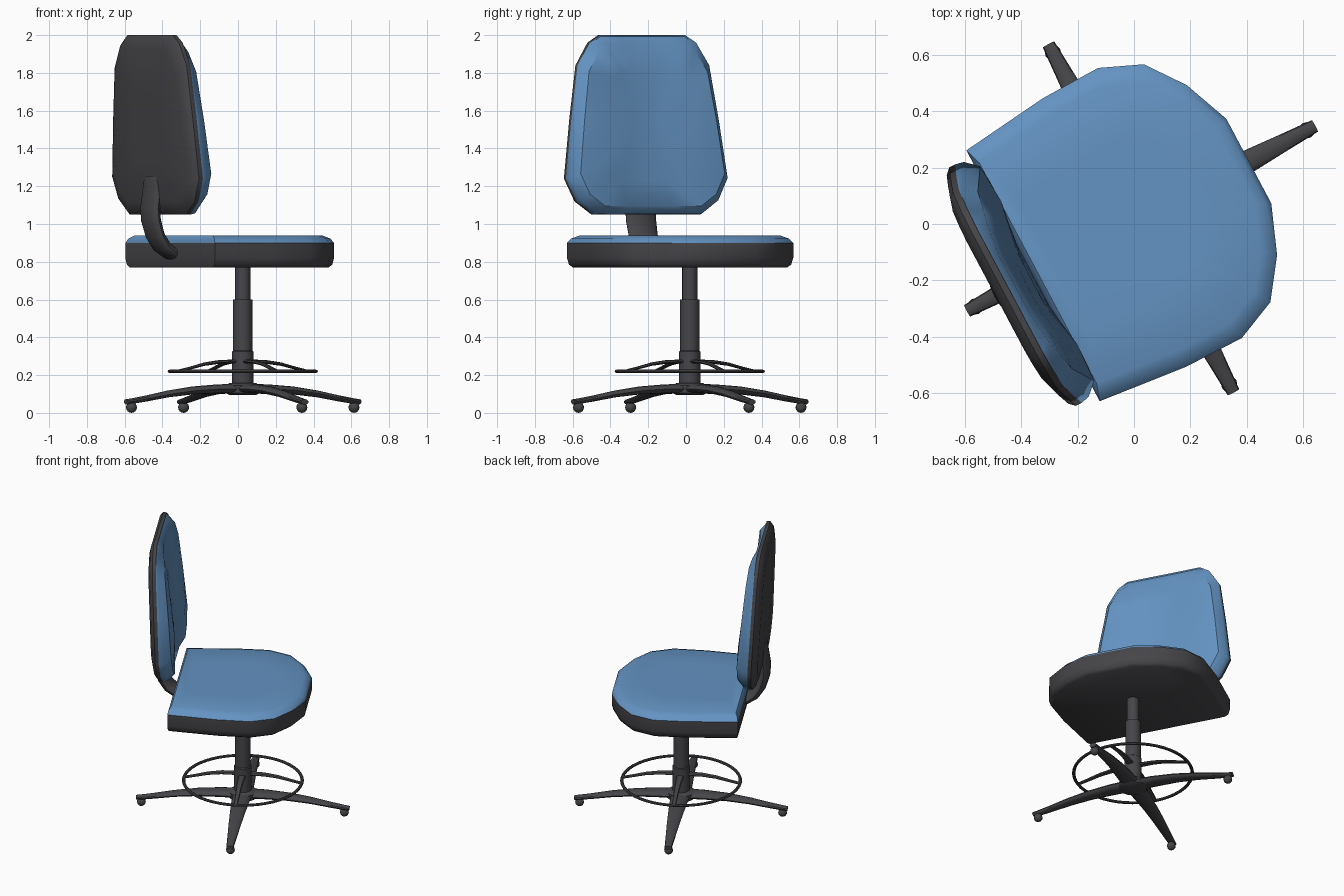
import bpy, bmesh, math
from mathutils import Matrix

if "Cube" in bpy.data.objects:
    bpy.data.objects.remove(bpy.data.objects["Cube"])

# whole chair is swivelled about its column
FRAME = Matrix.Translation((0.025, 0.02, 0)) @ Matrix.Rotation(math.radians(28), 4, 'Z')


def material(name, rgb):
    m = bpy.data.materials.new(name)
    m.diffuse_color = (*rgb, 1)
    m.use_nodes = True
    m.node_tree.nodes["Principled BSDF"].inputs["Base Color"].default_value = m.diffuse_color
    return m


DARK = material("dark plastic", (0.061, 0.060, 0.067))
BLUE = material("blue fabric", (0.127, 0.292, 0.540))


def finish(name, bm, angle=35, turn=0):
    bmesh.ops.recalc_face_normals(bm, faces=bm.faces)
    bm.transform(FRAME @ Matrix.Rotation(turn, 4, 'Z'))
    me = bpy.data.meshes.new(name)
    bm.to_mesh(me)
    bm.free()
    me.materials.append(DARK)
    me.materials.append(BLUE)
    ob = bpy.data.objects.new(name, me)
    bpy.context.collection.objects.link(ob)
    bpy.ops.object.select_all(action='DESELECT')
    ob.select_set(True)
    bpy.context.view_layer.objects.active = ob
    bpy.ops.object.shade_smooth_by_angle(angle=math.radians(angle))
    return ob


def loft(name, rings, blue_from=None, close=False, angle=35, turn=0):
    """Skin closed rings; bands from index blue_from on are blue."""
    bm = bmesh.new()
    vs = [[bm.verts.new(p) for p in r] for r in rings]
    n = len(vs[0])
    bands = len(vs) if close else len(vs) - 1

    def paint(f, k):
        f.material_index = int(blue_from is not None and k >= blue_from)

    for k in range(bands):
        a, b = vs[k], vs[(k + 1) % len(vs)]
        for i in range(n):
            j = (i + 1) % n
            paint(bm.faces.new((a[i], a[j], b[j], b[i])), k)
    if not close:
        paint(bm.faces.new(vs[0]), 0)
        paint(bm.faces.new(vs[-1]), bands)
    return finish(name, bm, angle, turn)


def bar(name, path, n=12, turn=0):
    """Elliptical bar along (r, z, half width, half thickness) stations."""
    rings = []
    for k, (r, z, w, t) in enumerate(path):
        p, q = path[max(k - 1, 0)], path[min(k + 1, len(path) - 1)]
        dx, dz = q[0] - p[0], q[1] - p[1]
        d = math.hypot(dx, dz)
        ring = []
        for i in range(n):
            a = 2 * math.pi * i / n
            h = t * math.sin(a)
            ring.append((r - dz / d * h, w * math.cos(a), z + dx / d * h))
        rings.append(ring)
    return loft(name, rings, turn=turn)


def lathe(name, profile, n=24, close=False):
    rings = [[(r * math.cos(2 * math.pi * i / n), r * math.sin(2 * math.pi * i / n), z)
              for i in range(n)] for r, z in profile]
    return loft(name, rings, close=close)


# seat: half outline mirrored, straight rear edge, padded top
half = [(0.434, 0.17), (0.366, 0.342), (0.266, 0.479), (0.116, 0.544),
        (-0.108, 0.541), (-0.435, 0.505)]
outline = half + [(u, -v) for u, v in reversed(half)]


def seat_ring(inset, z):
    s = 1 - inset / 0.5
    return [(u * s if u > 0 else u * (1 - inset / 1.3), v * s, z) for u, v in outline]


loft("seat", [seat_ring(0.03, 0.77), seat_ring(0.01, 0.785), seat_ring(0, 0.82),
              seat_ring(0, 0.90), seat_ring(0.02, 0.922), seat_ring(0.06, 0.938),
              seat_ring(0.25, 0.939)], blue_from=3, angle=40)

# backrest: rounded trapezoid, dark shell behind, dished blue cushion in front
half = [(0.255, 2.0), (0.32, 1.96), (0.395, 1.84), (0.44, 1.55), (0.48, 1.24),
        (0.42, 1.12), (0.32, 1.05)]
low = [(0.15, 1.05), (-0.15, 1.05)]
high = [(-0.13, 2.0), (0.13, 2.0)]
back_outline = half + low + [(-v, z) for v, z in reversed(half)] + high


def back_ring(scale, u, dish):
    ring = []
    for v, z in back_outline:
        v, z = v * scale, 1.5 + (z - 1.5) * scale
        hollow = dish * max(0, 1 - (v / 0.3) ** 2)
        thin = max(0, z - 1.35) * 0.05 * (dish > 0)
        ring.append((u - hollow - thin - 0.05 * (z - 1.3), v, z))
    return ring


loft("backrest", [back_ring(0.4, -0.56, 0), back_ring(0.85, -0.555, 0),
                  back_ring(0.96, -0.54, 0), back_ring(1, -0.52, 0),
                  back_ring(1, -0.497, 0), back_ring(0.985, -0.465, 0.008),
                  back_ring(0.9, -0.42, 0.03), back_ring(0.6, -0.405, 0.04),
                  back_ring(0.25, -0.41, 0.03)], blue_from=4, angle=40)

# backrest bracket: flat curved tube running under the seat
bar("backrest_bracket", [(-0.535, 1.25, 0.09, 0.03), (-0.555, 1.08, 0.09, 0.036),
                         (-0.55, 1.02, 0.09, 0.036), (-0.525, 0.94, 0.086, 0.036),
                         (-0.485, 0.88, 0.085, 0.036), (-0.435, 0.845, 0.085, 0.033),
                         (-0.36, 0.83, 0.085, 0.03), (-0.1, 0.82, 0.08, 0.03)], 16)

# column, outer sleeve and hub
lathe("gas_column", [(0.04, 0.55), (0.04, 0.79)])
lathe("column_sleeve", [(0.057, 0.13), (0.057, 0.325), (0.051, 0.33), (0.051, 0.60)])
lathe("base_hub", [(0.07, 0.095), (0.09, 0.105), (0.09, 0.145), (0.07, 0.158)])

# foot ring
lathe("foot_ring", [(0.387 + 0.011 * math.cos(a), 0.22 + 0.009 * math.sin(a))
                    for a in [2 * math.pi * i / 8 for i in range(8)]], 48, close=True)

# four arms: ring spoke, star-base leg and caster each
for k in range(4):
    turn = k * math.pi / 2
    bar(f"ring_spoke_{k + 1}", [(0.03, 0.272, 0.026, 0.011), (0.14, 0.27, 0.022, 0.01),
                                (0.23, 0.258, 0.018, 0.009), (0.32, 0.236, 0.015, 0.008),
                                (0.39, 0.22, 0.013, 0.008)], 8, turn)
    bar(f"base_leg_{k + 1}", [(0.02, 0.128, 0.062, 0.026), (0.15, 0.127, 0.058, 0.024),
                              (0.3, 0.119, 0.049, 0.021), (0.45, 0.1, 0.04, 0.018),
                              (0.58, 0.076, 0.031, 0.016), (0.66, 0.063, 0.026, 0.015),
                              (0.70, 0.058, 0.023, 0.014)], 12, turn)
    bm = bmesh.new()
    bmesh.ops.create_uvsphere(bm, u_segments=12, v_segments=8, radius=0.029,
                              matrix=Matrix.Translation((0.667, 0, 0.029)))
    bmesh.ops.create_cone(bm, cap_ends=True, segments=12, radius1=0.016, radius2=0.016,
                          depth=0.03, matrix=Matrix.Translation((0.667, 0, 0.052)))
    finish(f"caster_{k + 1}", bm, 40, turn)
